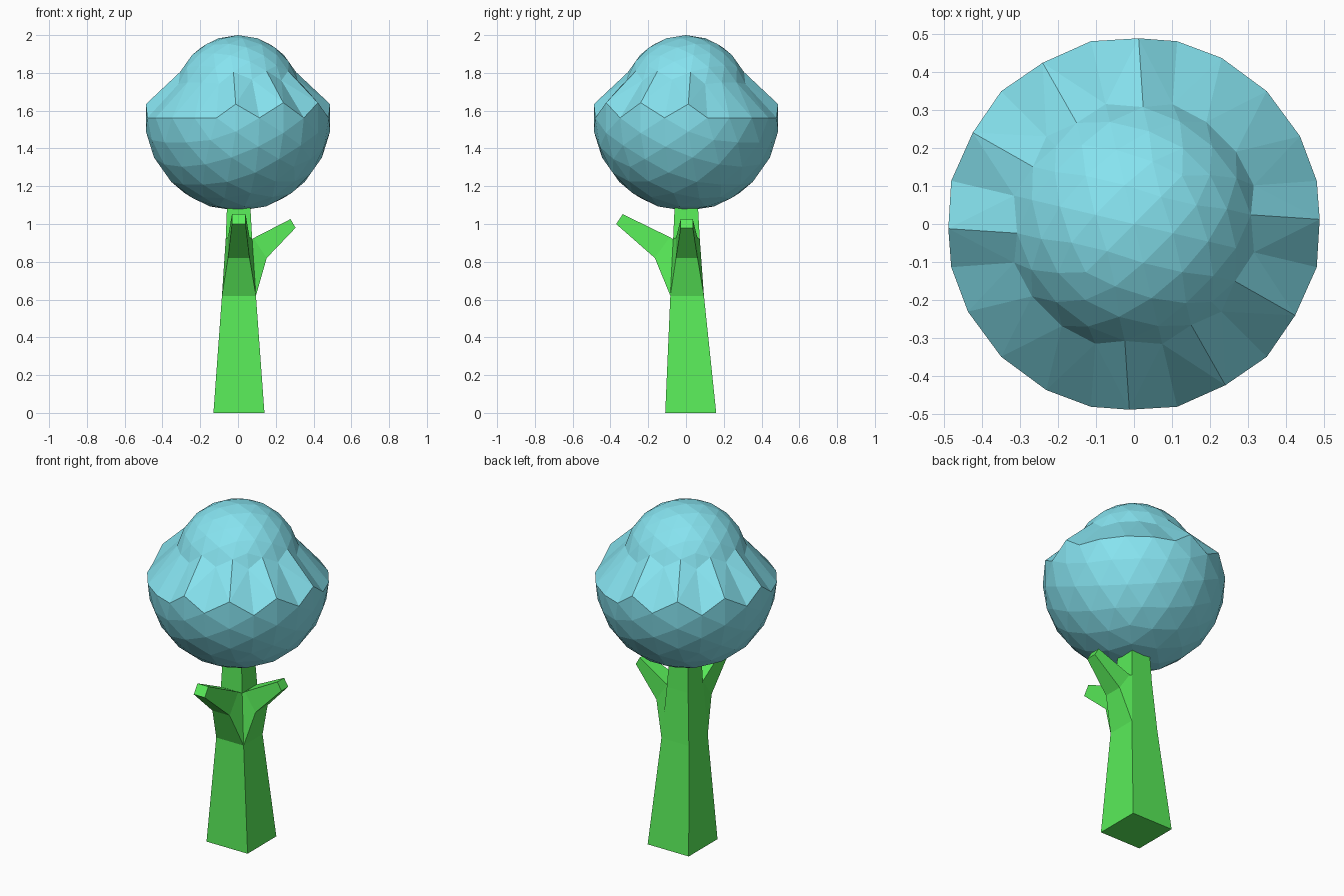
import bpy, bmesh, math
from mathutils import Matrix

if "Cube" in bpy.data.objects:
    bpy.data.objects.remove(bpy.data.objects["Cube"])


def finish(name, bm, color):
    bmesh.ops.recalc_face_normals(bm, faces=bm.faces)
    me = bpy.data.meshes.new(name)
    bm.to_mesh(me)
    bm.free()
    mat = bpy.data.materials.new(name + "_material")
    mat.diffuse_color = (*color, 1)
    mat.use_nodes = True
    mat.node_tree.nodes["Principled BSDF"].inputs["Base Color"].default_value = mat.diffuse_color
    me.materials.append(mat)
    ob = bpy.data.objects.new(name, me)
    bpy.context.collection.objects.link(ob)
    return ob


def skin(bm, a, b, skip=()):
    # quads between two four-point rings
    for i in range(4):
        if i not in skip:
            j = (i + 1) % 4
            bm.faces.new((a[i], a[j], b[j], b[i]))


# Trunk: tapered square rings (x0, x1, y0, y1, z)
bm = bmesh.new()
rings = []
for x0, x1, y0, y1, z in [(-.13, .14, -.11, .16, 0), (-.085, .095, -.083, .095, .62),
                          (-.065, .075, -.068, .073, .92), (-.058, .065, -.06, .063, 1.1)]:
    rings.append([bm.verts.new((x, y, z)) for x, y in
                  ((x0, y0), (x1, y0), (x1, y1), (x0, y1))])
skin(bm, rings[0], rings[1])
skin(bm, rings[1], rings[2], skip=(0, 1))   # open where the branches leave
skin(bm, rings[2], rings[3])
bm.faces.new(rings[0])
bm.faces.new(rings[3])

# Branches: one towards the front, one towards the right
# each section: (reach low, z low, reach high, z high, half width)
for side, sections in [
        (0, [(.165, .82, .085, .93, .057), (.37, 1.0, .335, 1.052, .036)]),
        (1, [(.152, .82, .082, .925, .057), (.305, .98, .278, 1.026, .032)])]:
    j = side + 1
    prev = [rings[1][side], rings[1][j], rings[2][j], rings[2][side]]
    for rl, zl, rh, zh, w in sections:
        ring = []
        for t, r, z in ((-w, rl, zl), (w, rl, zl), (w, rh, zh), (-w, rh, zh)):
            t += .004
            ring.append(bm.verts.new((t, -r, z) if side == 0 else (r, t, z)))
        skin(bm, prev, ring)
        prev = ring
    bm.faces.new(prev)
finish("trunk", bm, (.1, .84, .1))

# Crown: faceted ball with its upper part drawn in to a smaller dome
R = .493
bm = bmesh.new()
turn = Matrix.Rotation(math.radians(45), 4, 'Z') @ Matrix.Rotation(math.radians(-31.717), 4, 'Y')
bmesh.ops.create_icosphere(bm, subdivisions=3, radius=R, matrix=turn)
for v in bm.verts:
    if v.co.z > .11:
        v.co = v.co * .69
        v.co.z += 2 - .69 * R
    else:
        v.co.z += 1.562
finish("crown", bm, (.24, .77, .87))
